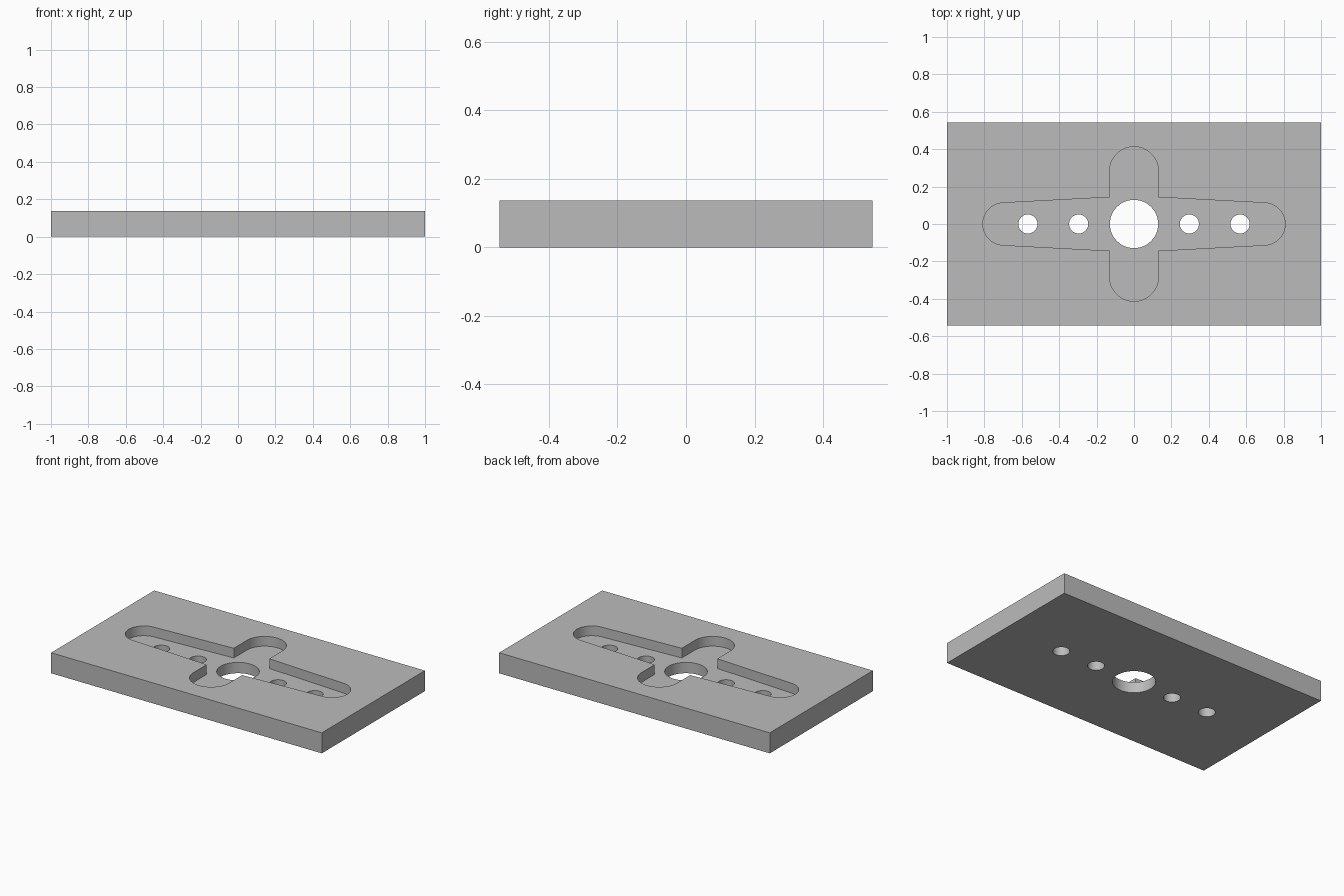
import bpy
import bmesh
from math import pi, sin, cos, asin, radians

cube = bpy.data.objects.get("Cube")
if cube:
    bpy.data.objects.remove(cube, do_unlink=True)

LENGTH, WIDTH, HEIGHT = 2.0, 1.088, 0.137
FLOOR = 0.072          # height of the pocket floor
ARM_R, ARM_C = 0.131, 0.282    # short arms: radius and centre of round end
TIP_R, TIP_C = 0.113, 0.695    # long arms: radius and centre of round end
ROOT = 0.143           # half width of long arms where they meet the short ones


def arc(cx, cy, r, a0, a1, n=32):
    return [(cx + r * cos(a0 + (a1 - a0) * i / n),
             cy + r * sin(a0 + (a1 - a0) * i / n)) for i in range(n + 1)]


def prism(name, outline, z0, z1):
    """Extrude a closed outline between two heights."""
    bm = bmesh.new()
    face = bm.faces.new([bm.verts.new((x, y, z0)) for x, y in outline])
    top = bmesh.ops.extrude_face_region(bm, geom=[face])["geom"]
    for v in top:
        if isinstance(v, bmesh.types.BMVert):
            v.co.z = z1
    bmesh.ops.recalc_face_normals(bm, faces=bm.faces)
    mesh = bpy.data.meshes.new(name)
    bm.to_mesh(mesh)
    bm.free()
    ob = bpy.data.objects.new(name, mesh)
    bpy.context.collection.objects.link(ob)
    return ob


def cut(target, cutter):
    mod = target.modifiers.new("cut", "BOOLEAN")
    mod.operation, mod.solver, mod.object = "DIFFERENCE", "EXACT", cutter
    bpy.context.view_layer.objects.active = target
    bpy.ops.object.modifier_apply(modifier=mod.name)
    bpy.data.objects.remove(cutter, do_unlink=True)


# Plate
hx, hy = LENGTH / 2, WIDTH / 2
plate = prism("plate", [(-hx, -hy), (hx, -hy), (hx, hy), (-hx, hy)], 0, HEIGHT)

# Cross-shaped pocket: tapered long arms and straight short arms, round ends
tilt = asin((ROOT - TIP_R) / (TIP_C - ARM_R))
half = arc(TIP_C, 0, TIP_R, tilt - pi / 2, pi / 2 - tilt)
half += [(ARM_R, ROOT)] + arc(0, ARM_C, ARM_R, 0, pi) + [(-ARM_R, ROOT)]
other = arc(-TIP_C, 0, TIP_R, pi / 2 + tilt, 3 * pi / 2 - tilt)
other += [(-ARM_R, -ROOT)] + arc(0, -ARM_C, ARM_R, pi, 2 * pi) + [(ARM_R, -ROOT)]
cut(plate, prism("pocket_cutter", half + other, FLOOR, HEIGHT + 0.1))

# Through holes: large bore and four small holes
for x, r in [(0, 0.129), (-0.567, 0.051), (-0.296, 0.051), (0.296, 0.051), (0.567, 0.051)]:
    ring = arc(x, 0, r, 0, 2 * pi, 64)[:-1]
    cut(plate, prism("hole_cutter", ring, -0.1, HEIGHT + 0.1))

# Grey metal
mat = bpy.data.materials.new("grey")
mat.use_nodes = True
colour = (0.5, 0.5, 0.5, 1)
mat.diffuse_color = colour
mat.node_tree.nodes["Principled BSDF"].inputs["Base Color"].default_value = colour
plate.data.materials.clear()
plate.data.materials.append(mat)

bpy.ops.object.select_all(action="DESELECT")
plate.select_set(True)
bpy.context.view_layer.objects.active = plate
bpy.ops.object.shade_smooth_by_angle(angle=radians(30))
